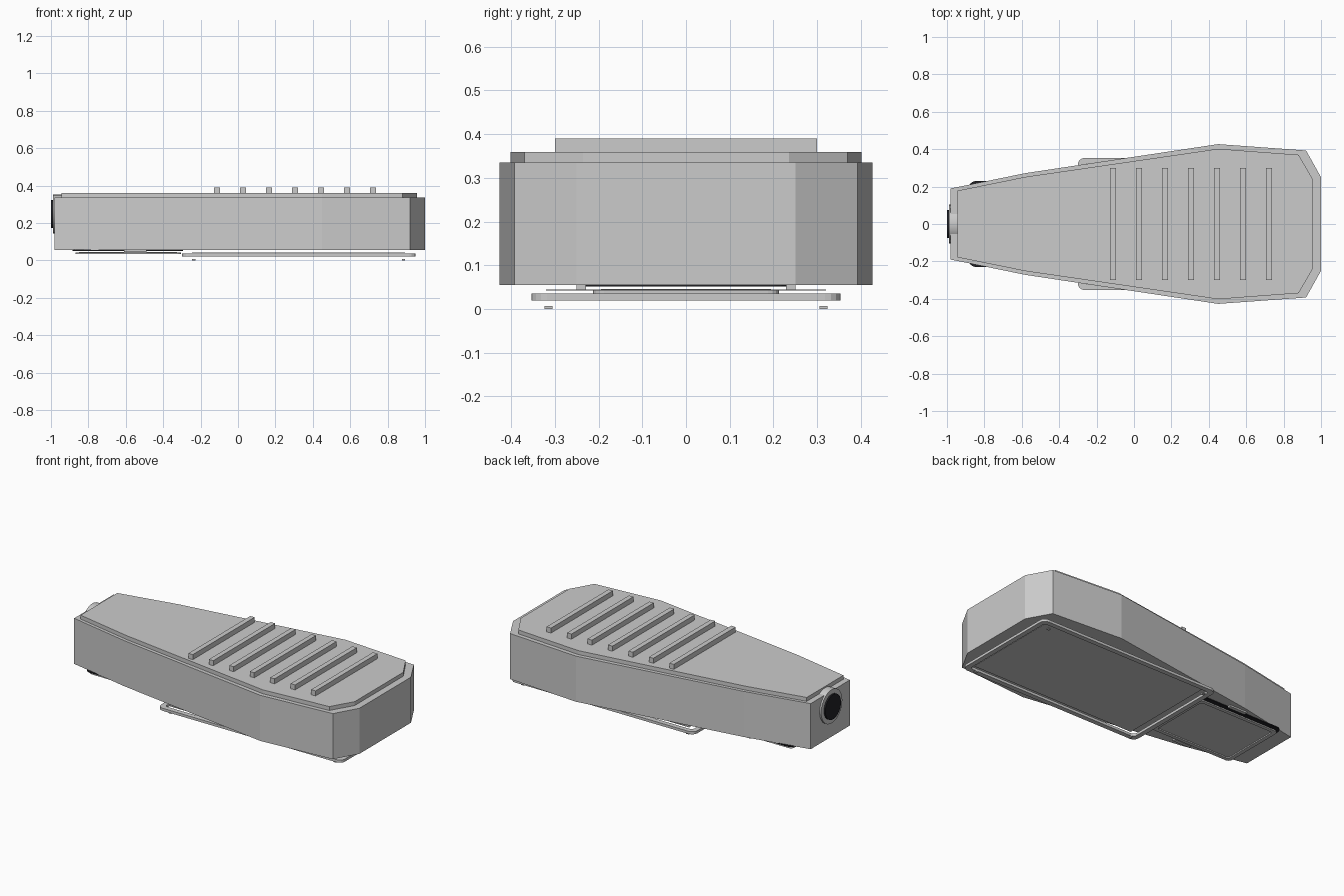
import bpy, bmesh, math

if "Cube" in bpy.data.objects:
    bpy.data.objects.remove(bpy.data.objects["Cube"])

black = bpy.data.materials.new("black_rubber")
black.diffuse_color = (0.015, 0.015, 0.018, 1)
black.use_nodes = True
black.node_tree.nodes["Principled BSDF"].inputs["Base Color"].default_value = black.diffuse_color


def finish(bm, name, mat=None):
    bmesh.ops.recalc_face_normals(bm, faces=bm.faces)
    me = bpy.data.meshes.new(name)
    bm.to_mesh(me)
    bm.free()
    ob = bpy.data.objects.new(name, me)
    bpy.context.collection.objects.link(ob)
    if mat:
        me.materials.append(mat)
    return ob


def prism(name, pts, z0, z1, mat=None):
    bm = bmesh.new()
    lo = [bm.verts.new((x, y, z0)) for x, y in pts]
    hi = [bm.verts.new((x, y, z1)) for x, y in pts]
    bm.faces.new(lo)
    bm.faces.new(hi)
    n = len(pts)
    for i in range(n):
        j = (i + 1) % n
        bm.faces.new((lo[i], lo[j], hi[j], hi[i]))
    return finish(bm, name, mat)


def frame(name, outer, inner, z0, z1, mat=None):
    bm = bmesh.new()
    loops = [[bm.verts.new((x, y, z)) for x, y in pts]
             for pts, z in ((outer, z0), (outer, z1), (inner, z1), (inner, z0))]
    n = len(outer)
    for k in range(4):
        a, b = loops[k], loops[(k + 1) % 4]
        for i in range(n):
            j = (i + 1) % n
            bm.faces.new((a[i], a[j], b[j], b[i]))
    return finish(bm, name, mat)


def mirrored(half):
    return half + [(x, -y) for x, y in reversed(half)]


def rounded(x0, x1, w, r, seg=4):
    pts = []
    for cx, cy, a in ((x1 - r, w - r, 0), (x0 + r, w - r, 90),
                      (x0 + r, r - w, 180), (x1 - r, r - w, 270)):
        for i in range(seg + 1):
            t = math.radians(a + 90 * i / seg)
            pts.append((cx + r * math.cos(t), cy + r * math.sin(t)))
    return pts


def box(name, x0, x1, y0, y1, z0, z1, mat=None):
    return prism(name, [(x0, y0), (x1, y0), (x1, y1), (x0, y1)], z0, z1, mat)


def disc(name, r, x0, x1, z, mat=None):
    bpy.ops.mesh.primitive_cylinder_add(
        vertices=32, radius=r, depth=x1 - x0,
        location=((x0 + x1) / 2, 0, z), rotation=(0, math.pi / 2, 0))
    ob = bpy.context.object
    ob.name = name
    bpy.ops.object.shade_smooth_by_angle()
    if mat:
        ob.data.materials.append(mat)


# Tapered housing and raised lid
prism("housing", mirrored([(-0.98, 0.19), (-0.58, 0.272), (0.45, 0.427),
                           (0.92, 0.393), (1.0, 0.25)]), 0.055, 0.335)
prism("lid", mirrored([(-0.945, 0.178), (-0.58, 0.252), (0.45, 0.402),
                       (0.88, 0.37), (0.958, 0.236)]), 0.335, 0.359)

# Grip ribs across the lid
for i in range(7):
    x = -0.112 + i * 0.139
    box(f"grip_rib_{i + 1}", x - 0.015, x + 0.015, -0.3, 0.3, 0.357, 0.39)

# Socket at the narrow end
disc("socket_collar", 0.103, -0.99, -0.945, 0.248)
disc("socket_opening", 0.076, -1.0, -0.985, 0.248, black)

# Large bottom frame with its recessed panel and corner pads
frame("large_frame", rounded(-0.30, 0.95, 0.353, 0.035),
      rounded(-0.27, 0.92, 0.323, 0.02), 0.02, 0.036)
box("large_panel", -0.245, 0.893, -0.32, 0.32, 0.042, 0.045)
for i, x in enumerate((-0.237, 0.885)):
    for j, y in enumerate((-0.315, 0.315)):
        box(f"corner_pad_{i}_{j}", x - 0.009, x + 0.009,
            y - 0.009, y + 0.009, 0.0, 0.007)

# Small bottom cover: seal, frame, panel and side clips
frame("small_cover_seal", rounded(-0.885, -0.295, 0.23, 0.04),
      rounded(-0.855, -0.325, 0.2, 0.02), 0.051, 0.057, black)
frame("small_frame", rounded(-0.87, -0.305, 0.213, 0.025),
      rounded(-0.845, -0.33, 0.19, 0.012), 0.035, 0.043)
box("small_panel", -0.85, -0.325, -0.195, 0.195, 0.042, 0.046)
for side, y in (("left", 0.24), ("right", -0.24)):
    box(f"cover_clip_{side}", -0.61, -0.49, y - 0.011, y + 0.011, 0.045, 0.056)
